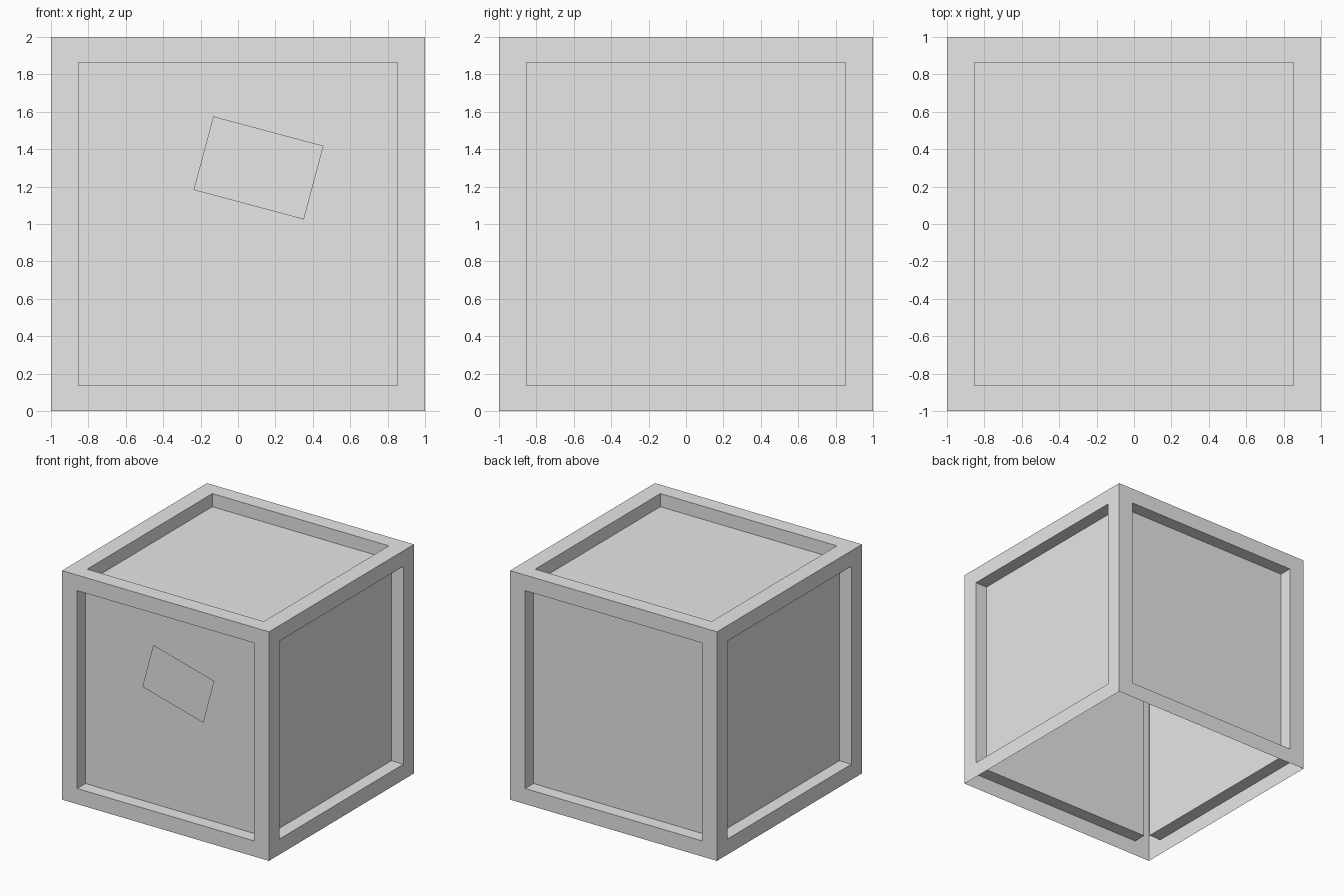
import bpy, bmesh
from math import radians
from mathutils import Matrix, Vector

cube = bpy.data.objects.get("Cube")
if cube:
    bpy.data.objects.remove(cube, do_unlink=True)

# One plain grey for everything
grey = bpy.data.materials.new("light_grey")
grey.use_nodes = True
colour = (0.8, 0.8, 0.8, 1)
grey.diffuse_color = colour
grey.node_tree.nodes["Principled BSDF"].inputs["Base Color"].default_value = colour

INNER_U, INNER_V, DEPTH = 0.853, 0.864, 0.115


def make_object(name, bm):
    mesh = bpy.data.meshes.new(name)
    bm.to_mesh(mesh)
    bm.free()
    mesh.materials.append(grey)
    obj = bpy.data.objects.new(name, mesh)
    bpy.context.collection.objects.link(obj)
    return obj


def add_side(bm, matrix):
    """Flat border, recess walls and sunken panel of one crate side."""
    rings = []
    for u, v, z in ((1, 1, 1), (INNER_U, INNER_V, 1), (INNER_U, INNER_V, 1 - DEPTH)):
        corners = ((-u, -v), (u, -v), (u, v), (-u, v))
        rings.append([bm.verts.new(matrix @ Vector((a, b, z))) for a, b in corners])
    for outer, inner in zip(rings, rings[1:]):
        for i in range(4):
            j = (i + 1) % 4
            bm.faces.new((outer[i], outer[j], inner[j], inner[i]))
    bm.faces.new(rings[-1])


# Crate shell: recessed top and four recessed sides, open underneath
lift = Matrix.Translation((0, 0, 1))
bm = bmesh.new()
add_side(bm, lift)
for turn in range(4):
    spin = Matrix.Rotation(radians(90 * turn), 4, 'Z')
    add_side(bm, lift @ spin @ Matrix.Rotation(radians(90), 4, 'X'))
bmesh.ops.remove_doubles(bm, verts=bm.verts, dist=0.0001)
make_object("crate_shell", bm)

# Tilted label sheet in front of the front panel
bm = bmesh.new()
placement = (Matrix.Translation((0.11, -0.98, 1.3))
             @ Matrix.Rotation(radians(90), 4, 'X')
             @ Matrix.Rotation(radians(-15), 4, 'Z')
             @ Matrix.Diagonal((0.61, 0.407, 1, 1)))
bmesh.ops.create_grid(bm, x_segments=1, y_segments=1, size=0.5, matrix=placement)
make_object("front_label", bm)
